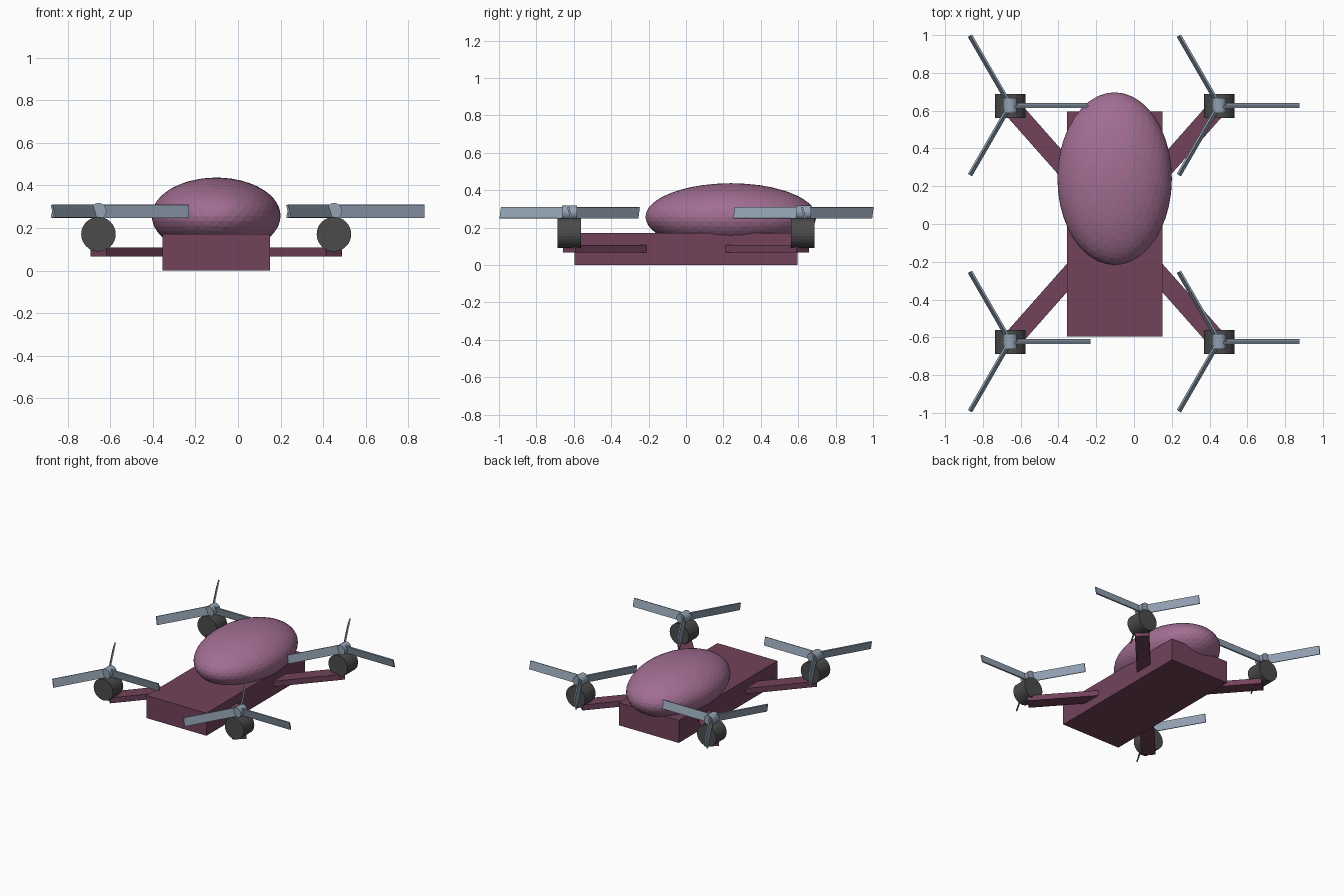
import bpy
from math import radians, atan2, hypot, pi
from mathutils import Matrix, Vector

if "Cube" in bpy.data.objects:
    bpy.data.objects.remove(bpy.data.objects["Cube"])


def material(name, rgb):
    m = bpy.data.materials.new(name)
    m.diffuse_color = (*rgb, 1)
    m.use_nodes = True
    m.node_tree.nodes["Principled BSDF"].inputs["Base Color"].default_value = m.diffuse_color
    return m


PLUM = material("plum", (0.17, 0.055, 0.105))
MAUVE = material("mauve", (0.36, 0.155, 0.285))
DARK = material("dark_grey", (0.07, 0.07, 0.07))
STEEL = material("blue_grey", (0.29, 0.36, 0.45))


def finish(name, mat):
    ob = bpy.context.object
    ob.name = name
    ob.data.materials.append(mat)
    return ob


def box(name, size, matrix, mat):
    bpy.ops.mesh.primitive_cube_add(size=1)
    ob = finish(name, mat)
    ob.data.transform(matrix @ Matrix.Diagonal((*size, 1)))
    return ob


def cylinder_y(name, radius, depth, loc, sides, mat):
    bpy.ops.mesh.primitive_cylinder_add(vertices=sides, radius=radius, depth=depth,
                                        location=loc, rotation=(pi / 2, 0, 0))
    return finish(name, mat)


CX = -0.1025            # centre line of the fuselage
DX, DY = 0.553, 0.625   # rotor offsets from the fuselage centre

# Fuselage slab
box("body", (0.506, 1.19, 0.172), Matrix.Translation((CX, 0, 0.086)), PLUM)

# Egg-shaped canopy
bpy.ops.mesh.primitive_ico_sphere_add(subdivisions=4, radius=1, location=(CX, 0.24, 0.257))
canopy = finish("canopy", MAUVE)
canopy.scale = (0.303, 0.457, 0.18)

for sx, side in ((-1, "left"), (1, "right")):
    for sy, end in ((-1, "front"), (1, "back")):
        tag = f"{end}_{side}"
        x, y = CX + sx * DX, sy * DY

        # Arm running diagonally from the fuselage centre to the motor
        turn = Matrix.Rotation(atan2(y, sx * DX), 4, 'Z')
        mid = Matrix.Translation((CX + sx * DX / 2, y / 2, 0.087))
        box(f"arm_{tag}", (hypot(DX, DY), 0.1, 0.042), mid @ turn, PLUM)

        # Motor drum and propeller hub, both lying along y
        cylinder_y(f"motor_{tag}", 0.081, 0.125, (x, y, 0.171), 32, DARK)
        cylinder_y(f"hub_{tag}", 0.038, 0.08, (x, y + 0.003, 0.28), 16, STEEL)

        # Three pitched blades
        for i in range(3):
            m = (Matrix.Translation((x, y + 0.003, 0.279))
                 @ Matrix.Rotation(radians(120 * i), 4, 'Z')
                 @ Matrix.Translation((0.213, 0, 0))
                 @ Matrix.Rotation(radians(15), 4, 'X'))
            box(f"blade_{tag}_{i + 1}", (0.426, 0.01, 0.062), m, STEEL)
